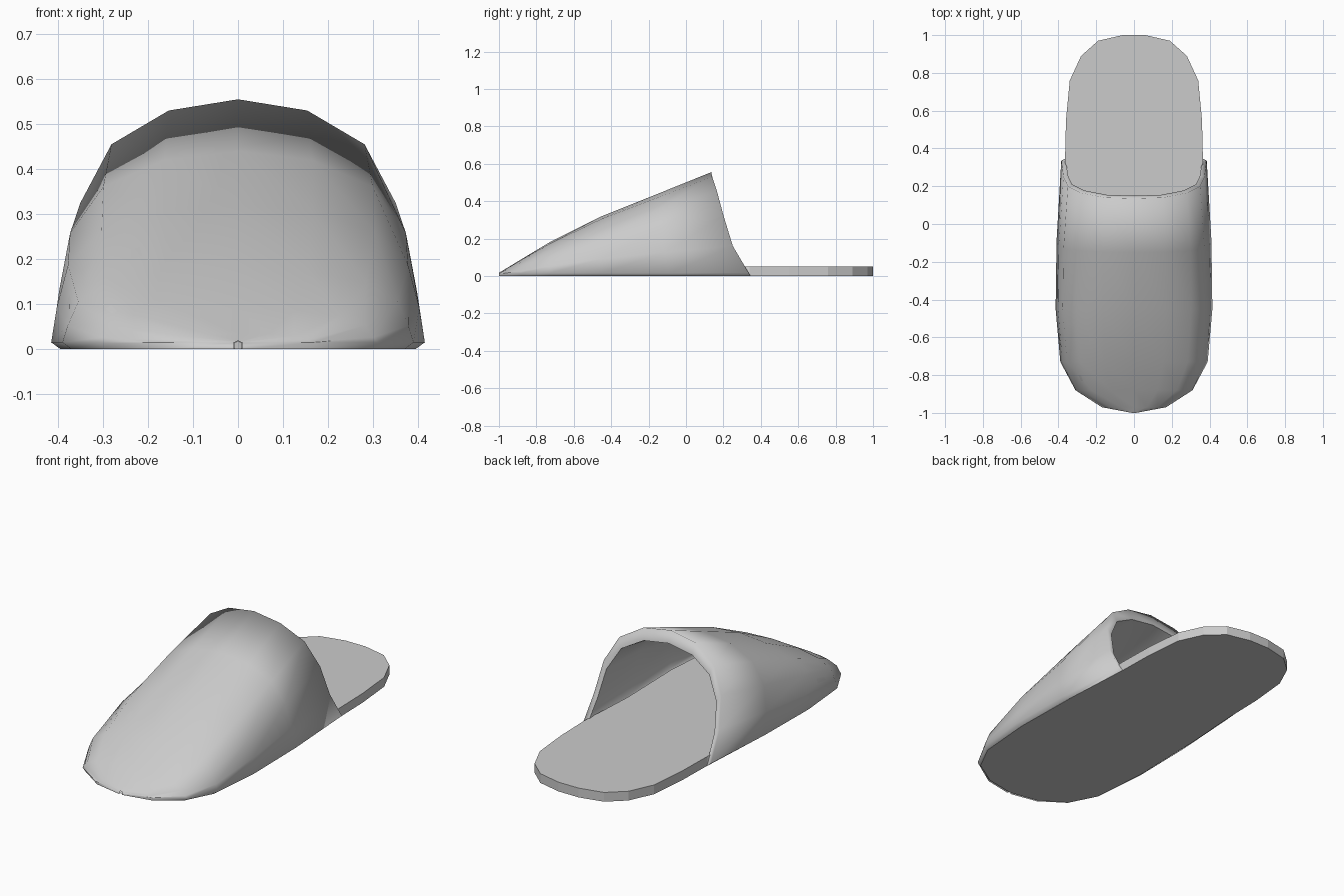
import bpy, bmesh

cube = bpy.data.objects.get("Cube")
if cube:
    bpy.data.objects.remove(cube, do_unlink=True)

# One plain grey for the whole slipper
grey = bpy.data.materials.new("plain_grey")
grey.use_nodes = True
colour = (0.6, 0.6, 0.6, 1)
grey.diffuse_color = colour
grey.node_tree.nodes["Principled BSDF"].inputs["Base Color"].default_value = colour


def add_object(name, bm):
    mesh = bpy.data.meshes.new(name)
    bm.to_mesh(mesh)
    bm.free()
    mesh.materials.append(grey)
    obj = bpy.data.objects.new(name, mesh)
    bpy.context.collection.objects.link(obj)
    return obj


# Half cross-section of the upper, top to bottom: width, height, backward sweep
SECTION = [(0, 1, 0), (0.4, 0.955, 0.005), (0.73, 0.82, 0.03), (0.91, 0.585, 0.065),
           (0.97, 0.29, 0.115), (1, 0.03, 0.2), (0.95, 0, 0.21)]

# Rings from toe to opening: y, half width, height, sweep amount
OUTER = [(-1, 0.01, 0.018, 0), (-0.97, 0.17, 0.035, 0), (-0.88, 0.31, 0.09, 0),
         (-0.73, 0.39, 0.18, 0), (-0.45, 0.415, 0.32, 0), (-0.15, 0.41, 0.44, 0.3),
         (0.135, 0.385, 0.555, 1)]
INNER = [(-0.996, 0.008, 0.016, 0), (-0.966, 0.168, 0.034, 0), (-0.877, 0.307, 0.087, 0),
         (-0.727, 0.387, 0.176, 0), (-0.45, 0.411, 0.311, 0), (-0.15, 0.4, 0.422, 0.3),
         (0.15, 0.36, 0.49, 0.92)]


def ring_points(y, width, height, sweep):
    half = []
    for u, v, back in SECTION:
        z = max(v * height, 0.015) if v else 0
        half.append((u * width, y + back * sweep, z))
    return half[::-1] + [(-x, py, z) for x, py, z in half[1:]]


# Upper: outer skin, rim and lining as one continuous surface
bm = bmesh.new()
rings = [[bm.verts.new(p) for p in ring_points(*r)] for r in OUTER + INNER[::-1]]
for a, b in zip(rings, rings[1:]):
    for i in range(len(a) - 1):
        face = bm.faces.new((a[i], a[i + 1], b[i + 1], b[i]))
        face.smooth = True
# Crisp edge where the lining meets the rim
lip = rings[len(OUTER)]
for v, w in zip(lip, lip[1:]):
    bm.edges.get((v, w)).smooth = False
add_object("upper", bm)

# Sole: flat slab, its top edge drawn in under the upper
SOLE = [(0, -0.99), (0.16, -0.96), (0.295, -0.875), (0.37, -0.73), (0.394, -0.43),
        (0.385, 0), (0.365, 0.34), (0.36, 0.55), (0.34, 0.76), (0.28, 0.89),
        (0.19, 0.97), (0.06, 1)]
outline = SOLE + [(-x, y) for x, y in SOLE[:0:-1]]
bm = bmesh.new()
bottom = [bm.verts.new((x, y, 0)) for x, y in outline]
top = []
for x, y in outline:
    s = 0.9 if y < 0.3 else 1
    top.append(bm.verts.new((x * s, y * s, 0.05)))
bm.faces.new(bottom[::-1])
bm.faces.new(top)
for i in range(len(outline)):
    j = (i + 1) % len(outline)
    bm.faces.new((bottom[i], bottom[j], top[j], top[i]))
bmesh.ops.recalc_face_normals(bm, faces=bm.faces[:])
add_object("sole", bm)
